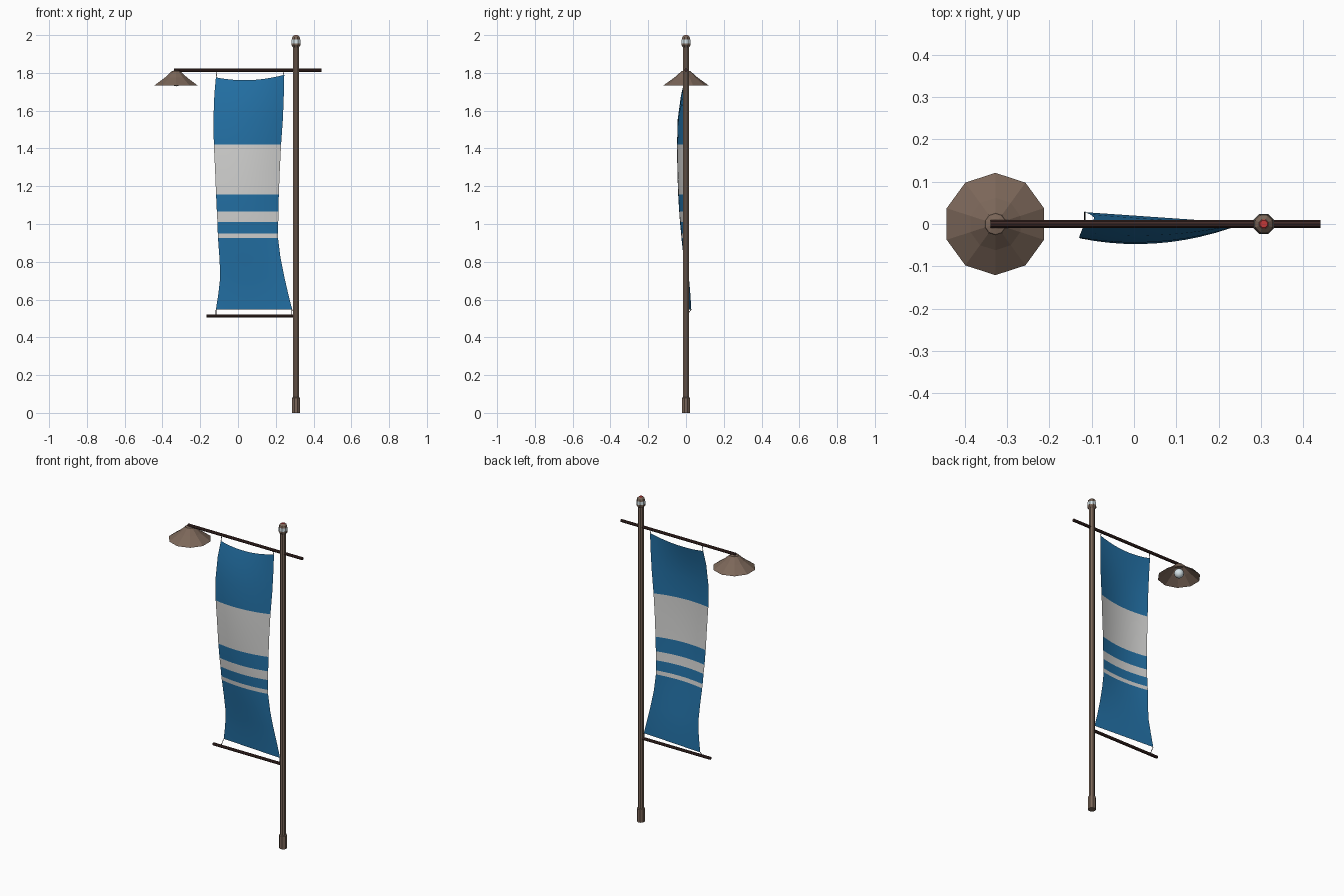
import bpy, bmesh, math
from mathutils import Vector

if "Cube" in bpy.data.objects:
    bpy.data.objects.remove(bpy.data.objects["Cube"])


def mat(name, rgb):
    m = bpy.data.materials.new(name)
    m.diffuse_color = (*rgb, 1)
    m.use_nodes = True
    m.node_tree.nodes["Principled BSDF"].inputs["Base Color"].default_value = m.diffuse_color
    return m


BROWN = mat("brown metal", (0.20, 0.135, 0.10))
DARK = mat("dark wood", (0.05, 0.023, 0.020))
BLUE = mat("blue cloth", (0.017, 0.165, 0.38))
WHITE = mat("white cloth", (0.66, 0.66, 0.65))
GLASS = mat("pale glass", (0.66, 0.76, 0.80))
RED = mat("red", (0.55, 0.04, 0.04))
CORD = mat("black cord", (0.02, 0.018, 0.018))


def finish(name, bm, mats, smooth=None):
    me = bpy.data.meshes.new(name)
    bm.to_mesh(me)
    bm.free()
    for m in mats:
        me.materials.append(m)
    ob = bpy.data.objects.new(name, me)
    bpy.context.collection.objects.link(ob)
    if smooth:
        for o in bpy.context.selected_objects:
            o.select_set(False)
        ob.select_set(True)
        bpy.context.view_layer.objects.active = ob
        bpy.ops.object.shade_smooth_by_angle(angle=math.radians(smooth))
    return ob


def lathe(name, profile, x, n, m, phase=0.0, caps=True, smooth=None):
    """Turn (radius, z) points about a vertical axis at x, y = 0."""
    bm = bmesh.new()
    rings = [[bm.verts.new((x + r * math.cos(phase + 2 * math.pi * i / n),
                            r * math.sin(phase + 2 * math.pi * i / n), z))
              for i in range(n)] for r, z in profile]
    for a, b in zip(rings, rings[1:]):
        for i in range(n):
            j = (i + 1) % n
            bm.faces.new((a[i], a[j], b[j], b[i]))
    if caps:
        bm.faces.new(rings[0][::-1])
        bm.faces.new(rings[-1])
    return finish(name, bm, [m], smooth)


def rod(name, a, b, r, n, m):
    a, b = Vector(a), Vector(b)
    bm = bmesh.new()
    bmesh.ops.create_cone(bm, cap_ends=True, segments=n, radius1=r, radius2=r, depth=(b - a).length)
    bmesh.ops.rotate(bm, verts=bm.verts, matrix=Vector((0, 0, 1)).rotation_difference(b - a).to_matrix())
    bmesh.ops.translate(bm, verts=bm.verts, vec=(a + b) / 2)
    return finish(name, bm, [m])


# Pole, foot sleeve and finial
PX, E = 0.307, math.pi / 8
lathe("pole", [(0.017, 0.0), (0.017, 1.945)], PX, 8, BROWN, E)
lathe("pole_foot", [(0.023, 0.0), (0.023, 0.08), (0.017, 0.083)], PX, 8, BROWN, E)
lathe("finial_cup", [(0.017, 1.935), (0.026, 1.947), (0.026, 1.956)], PX, 8, BROWN, E)
lathe("finial_glass", [(0.0255, 1.955), (0.0245, 1.976)], PX, 8, GLASS, E)
lathe("finial_cap", [(0.0245, 1.975), (0.021, 1.990), (0.012, 1.998)], PX, 8, BROWN, E)
lathe("finial_light", [(0.012, 1.997), (0.009, 2.0)], PX, 8, RED, E)

# Cross bars
rod("top_bar", (-0.34, 0, 1.815), (0.441, 0, 1.815), 0.009, 8, DARK)
rod("bottom_bar", (-0.168, 0, 0.513), (0.30, 0, 0.513), 0.009, 8, DARK)

# Lamp shade (open below) and bulb
LX = -0.328
lathe("lamp_shade", [(0.121, 1.733), (0.062, 1.775), (0.027, 1.806)], LX, 10, BROWN, math.pi / 2, caps=False)
lathe("lamp_collar", [(0.027, 1.804), (0.025, 1.809), (0.012, 1.812)], LX, 10, BROWN, math.pi / 2)
bm = bmesh.new()
bmesh.ops.create_uvsphere(bm, u_segments=12, v_segments=8, radius=0.028)
bmesh.ops.translate(bm, verts=bm.verts, vec=(LX, 0, 1.757))
finish("lamp_bulb", bm, [GLASS], 60)

# Banner rows: z, left x, right x, left y, middle y, right y, white below
ROWS = [
    (1.780, -0.117, 0.245, 0.000, -0.008, 0.000, 0),
    (1.690, -0.125, 0.243, -0.018, -0.026, -0.002, 0),
    (1.560, -0.130, 0.238, -0.032, -0.042, -0.006, 0),
    (1.420, -0.128, 0.228, -0.034, -0.046, -0.010, 1),
    (1.280, -0.121, 0.221, -0.030, -0.045, -0.012, 1),
    (1.155, -0.116, 0.216, -0.026, -0.041, -0.012, 0),
    (1.066, -0.112, 0.214, -0.020, -0.036, -0.012, 1),
    (1.011, -0.109, 0.213, -0.015, -0.032, -0.011, 0),
    (0.950, -0.107, 0.212, -0.009, -0.026, -0.010, 1),
    (0.925, -0.106, 0.212, -0.006, -0.024, -0.010, 0),
    (0.820, -0.098, 0.225, 0.004, -0.012, -0.008, 0),
    (0.720, -0.094, 0.245, 0.015, 0.000, -0.004, 0),
    (0.630, -0.104, 0.266, 0.023, 0.009, 0.000, 0),
    (0.547, -0.117, 0.287, 0.028, 0.014, 0.000, 0),
]
N = 10
bm = bmesh.new()
grid = []
for z, xl, xr, yl, ym, yr, _ in ROWS:
    sag = max(0.0, (z - 1.38) / 0.4)   # the top edge droops between its cords
    row = []
    for i in range(N + 1):
        u = i / N
        y = yl * (1 - u) * (1 - 2 * u) + ym * 4 * u * (1 - u) + yr * u * (2 * u - 1)
        dz = sag ** 2 * (-0.004 + 0.014 * u - 0.085 * u * (1 - u))
        row.append(bm.verts.new((xl + (xr - xl) * u, y, z + dz)))
    grid.append(row)
for k in range(len(ROWS) - 1):
    for i in range(N):
        f = bm.faces.new((grid[k][i], grid[k + 1][i], grid[k + 1][i + 1], grid[k][i + 1]))
        f.material_index = ROWS[k][6]
finish("banner", bm, [BLUE, WHITE], 60)

# Cords tying the banner corners to the bars
for name, a, b in (
    ("cord_top_left", (-0.110, 0, 1.815), (-0.116, 0, 1.775)),
    ("cord_top_right", (0.236, 0, 1.815), (0.243, 0, 1.788)),
    ("cord_bottom_left", (-0.117, 0, 0.513), (-0.116, 0.028, 0.548)),
    ("cord_bottom_right", (0.284, 0, 0.513), (0.286, 0, 0.548)),
):
    rod(name, a, b, 0.0018, 5, CORD)
